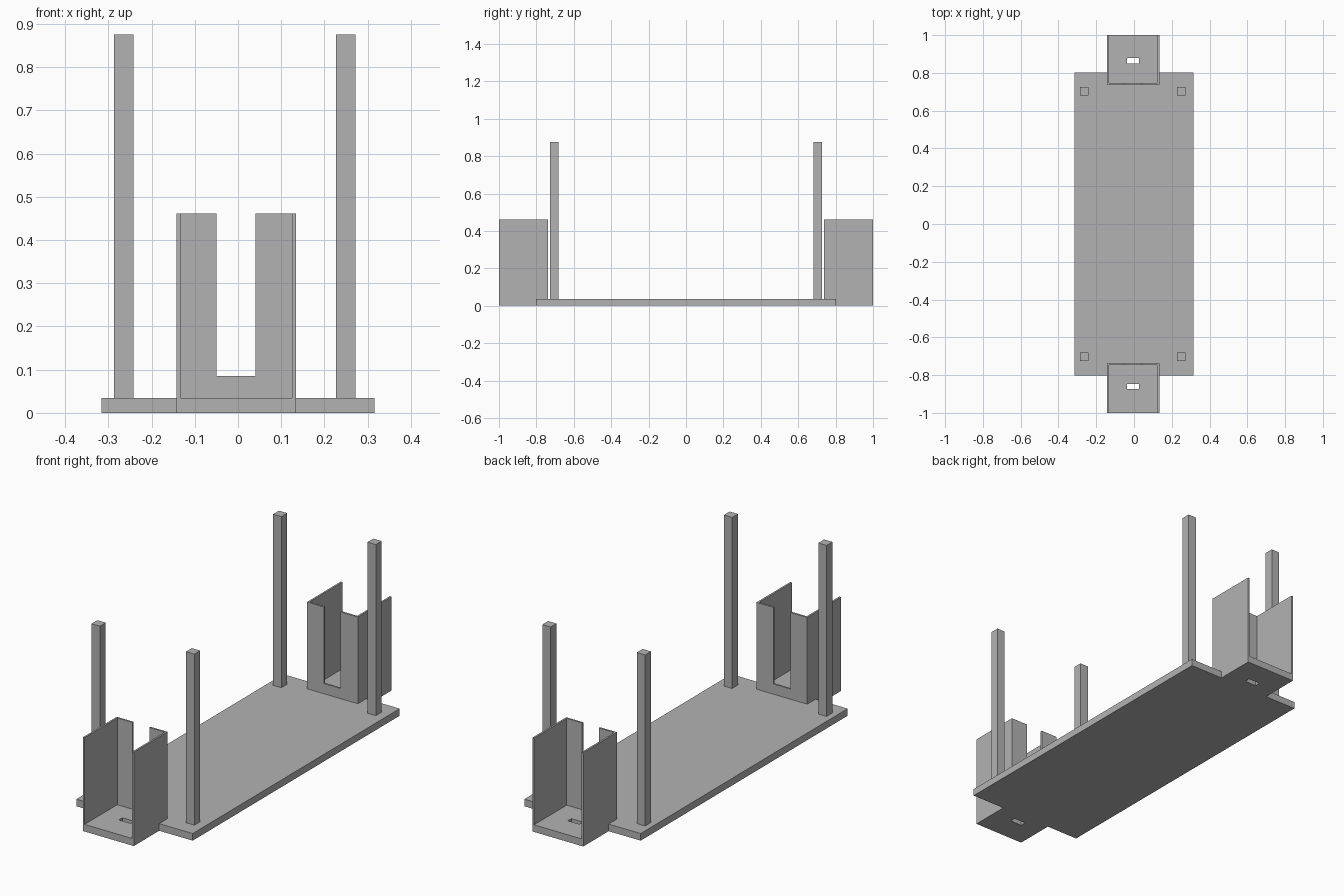
import bpy
import bmesh
from mathutils import Vector

if "Cube" in bpy.data.objects:
    bpy.data.objects.remove(bpy.data.objects["Cube"], do_unlink=True)

grey = bpy.data.materials.new("plain_grey")
grey.use_nodes = True
colour = (0.45, 0.45, 0.45, 1)
grey.diffuse_color = colour
grey.node_tree.nodes["Principled BSDF"].inputs["Base Color"].default_value = colour


def extrude_outline(name, loops, offset):
    """Fill closed outlines (the later ones are holes) and extrude them."""
    bm = bmesh.new()
    edges = []
    for loop in loops:
        verts = [bm.verts.new(p) for p in loop]
        edges += [bm.edges.new((v, verts[i - 1])) for i, v in enumerate(verts)]
    bmesh.ops.triangle_fill(bm, edges=edges, use_beauty=True)
    grown = bmesh.ops.extrude_face_region(bm, geom=bm.faces[:], use_keep_orig=True)
    moved = [g for g in grown["geom"] if isinstance(g, bmesh.types.BMVert)]
    bmesh.ops.translate(bm, verts=moved, vec=Vector(offset))
    bmesh.ops.recalc_face_normals(bm, faces=bm.faces[:])
    bmesh.ops.dissolve_limit(bm, angle_limit=0.01, verts=bm.verts[:], edges=bm.edges[:])
    mesh = bpy.data.meshes.new(name)
    bm.to_mesh(mesh)
    bm.free()
    mesh.materials.append(grey)
    obj = bpy.data.objects.new(name, mesh)
    bpy.context.collection.objects.link(obj)
    return obj


def rect(x0, x1, y0, y1, z):
    return [(x0, y0, z), (x1, y0, z), (x1, y1, z), (x0, y1, z)]


THICK = 0.035       # base plate
HALF_X, HALF_Y = 0.316, 0.803
LEFT, RIGHT = -0.142, 0.134     # holder sides
WALL = 0.009
INNER = 0.738       # holder wall nearest the middle
TOP = 0.461

# base plate with a tab at each end, each tab pierced by a small slot
quarter_a = [(HALF_X, -HALF_Y), (HALF_X, HALF_Y), (RIGHT, HALF_Y), (RIGHT, 1)]
quarter_b = [(LEFT, 1), (LEFT, HALF_Y), (-HALF_X, HALF_Y), (-HALF_X, -HALF_Y)]
quarter_c = [(LEFT, -HALF_Y), (LEFT, -1), (RIGHT, -1), (RIGHT, -HALF_Y)]
outline = [(x, y, 0) for x, y in quarter_a + quarter_b + quarter_c]
holes = [rect(-0.036, 0.027, c - 0.014, c + 0.014, 0) for c in (-0.86, 0.865)]
extrude_outline("base_plate", [outline] + holes, (0, 0, THICK))

for side, end in ((-1, "front"), (1, "back")):
    # holder side walls, open towards the outer end
    for x, hand in ((LEFT, "right"), (RIGHT - WALL, "left")):
        y0, y1 = sorted((side * INNER, side))
        extrude_outline(f"{end}_holder_{hand}_wall",
                        [rect(x, x + WALL, y0, y1, THICK)], (0, 0, TOP - THICK))

    # holder inner wall with a tall open notch
    a, b = LEFT + WALL, RIGHT - WALL
    notch = [(a, THICK), (b, THICK), (b, TOP), (0.041, TOP),
             (0.041, 0.085), (-0.05, 0.085), (-0.05, TOP), (a, TOP)]
    extrude_outline(f"{end}_holder_notched_wall",
                    [[(x, side * INNER, z) for x, z in notch]], (0, side * WALL, 0))

    # corner posts
    for x, hand in ((-0.264, "right"), (0.249, "left")):
        y, h = side * 0.704, 0.0225
        extrude_outline(f"{end}_{hand}_post",
                        [rect(x - h, x + h, y - h, y + h, THICK)], (0, 0, 0.875 - THICK))
